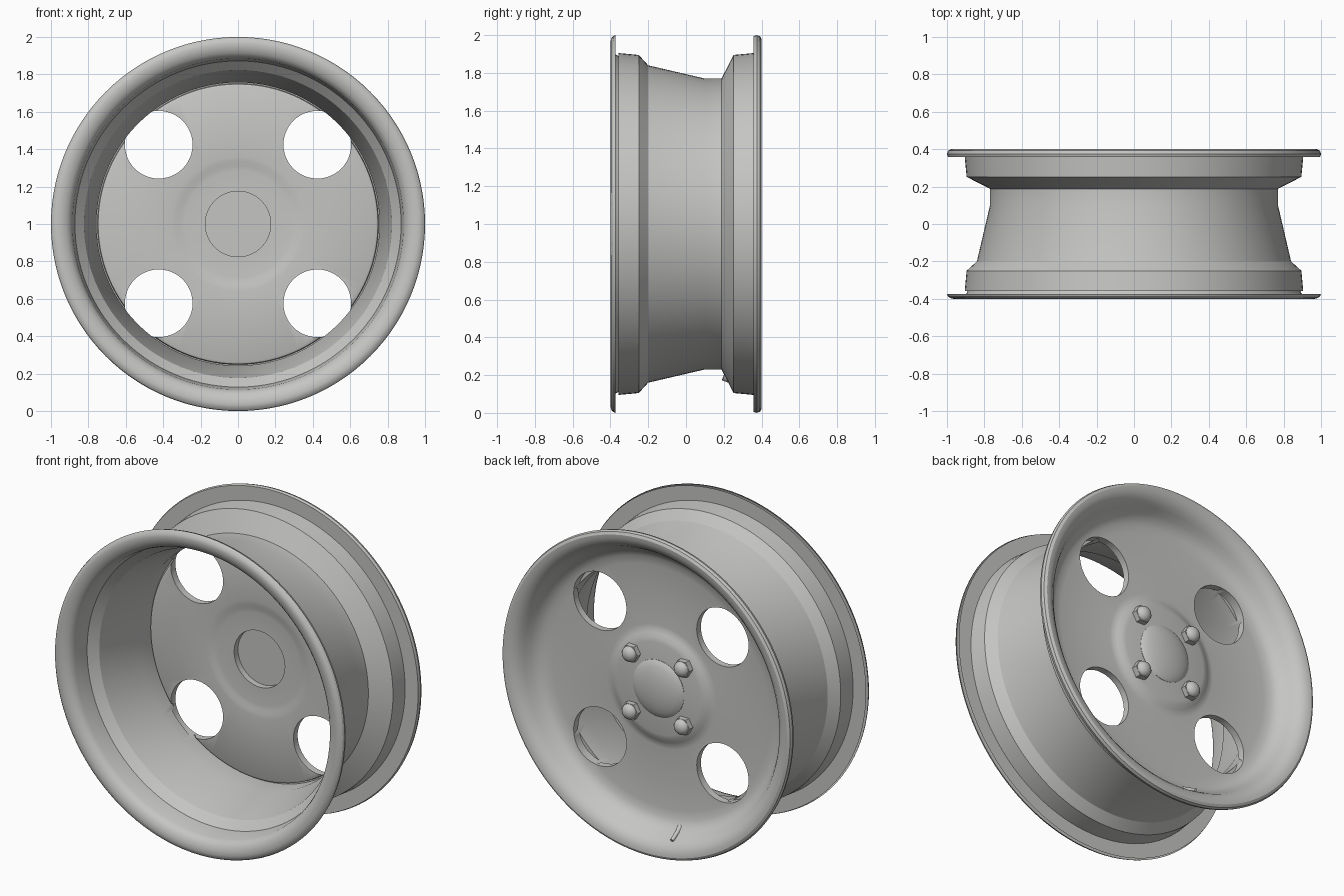
import bpy, bmesh, math
from mathutils import Vector, Matrix

if "Cube" in bpy.data.objects:
    bpy.data.objects.remove(bpy.data.objects["Cube"])

mat = bpy.data.materials.new("steel_grey")
mat.diffuse_color = (0.56, 0.56, 0.55, 1)
mat.use_nodes = True
mat.node_tree.nodes["Principled BSDF"].inputs["Base Color"].default_value = mat.diffuse_color
CENTRE = Vector((0, 0, 1))


def revolve(name, profile, segs, matrix, closed=False):
    """Spin (radius, y) points around the local y axis."""
    bm = bmesh.new()
    vs = [bm.verts.new((r, y, 0)) for r, y in profile]
    pairs = list(zip(vs, vs[1:]))
    if closed:
        pairs.append((vs[-1], vs[0]))
    es = [bm.edges.new(p) for p in pairs]
    bmesh.ops.spin(bm, geom=vs + es, cent=(0, 0, 0), axis=(0, 1, 0),
                   angle=2 * math.pi, steps=segs, use_merge=False)
    bmesh.ops.remove_doubles(bm, verts=bm.verts, dist=1e-4)
    bmesh.ops.dissolve_degenerate(bm, dist=1e-5, edges=bm.edges)
    bmesh.ops.recalc_face_normals(bm, faces=bm.faces)
    me = bpy.data.meshes.new(name)
    bm.to_mesh(me)
    bm.free()
    me.materials.append(mat)
    ob = bpy.data.objects.new(name, me)
    me.transform(matrix)
    bpy.context.collection.objects.link(ob)
    return ob


def at(x, y, z):
    return Matrix.Translation(CENTRE + Vector((x, y, z)))


def activate(ob):
    bpy.ops.object.select_all(action='DESELECT')
    ob.select_set(True)
    bpy.context.view_layer.objects.active = ob


# Wheel: outer barrel, back dish and disc, then front inner barrel and lip
outer = [(.995, -.358), (.905, -.358), (.895, -.25), (.84, -.2), (.77, .1),
         (.77, .188), (.895, .252), (.905, .358), (.995, .358)]
back = [(1, .375), (.994, .392), (.978, .4), (.955, .398), (.925, .385),
        (.9, .363), (.882, .335), (.862, .3), (.835, .27), (.8, .253),
        (.75, .246), (.6, .243), (.38, .24), (.355, .243), (.335, .252),
        (.31, .264), (.285, .27), (0, .27)]
front = [(0, .25), (.175, .25), (.175, .212), (.285, .212), (.31, .209),
         (.335, .203), (.36, .2), (.735, .2), (.748, .206), (.752, .225),
         (.76, .225), (.757, .1), (.823, -.195), (.872, -.245), (.885, -.345),
         (.895, -.37), (.915, -.387), (.94, -.397), (.965, -.4),
         (.983, -.396), (.995, -.386), (1, -.373)]
wheel = revolve("wheel_rim", outer + back + front, 112, at(0, 0, 0))

# Four round openings and four wheel nuts on the diagonals
for i, (sx, sz) in enumerate([(1, 1), (-1, 1), (-1, -1), (1, -1)]):
    cutter = revolve("hole_cutter", [(0, .195), (.181, .195), (.181, .45), (0, .45)],
                     48, at(.424 * sx, 0, .424 * sz))
    cutter.hide_render = True
    mod = wheel.modifiers.new("hole", 'BOOLEAN')
    mod.operation = 'DIFFERENCE'
    mod.solver = 'EXACT'
    mod.object = cutter
    activate(wheel)
    bpy.ops.object.modifier_apply(modifier=mod.name)
    bpy.data.objects.remove(cutter)
    revolve(f"wheel_nut_{i}", [(0, .262), (.056, .262), (.056, .302), (0, .302)],
            6, at(.18 * sx, 0, .18 * sz))
    dome = [(.048 * math.cos(a), .3 + .036 * math.sin(a))
            for a in [math.pi / 2 * k / 6 for k in range(7)]]
    revolve(f"nut_dome_{i}", [(0, .3)] + dome, 20, at(.18 * sx, 0, .18 * sz))

# Domed centre cap
revolve("centre_cap", [(0, .262), (.177, .262), (.177, .272), (.165, .281), (.14, .291),
                       (.1, .301), (.05, .307), (0, .309)], 48, at(0, 0, 0))

# Tyre valve, sticking through the dish near the bottom
a, b = Vector((-.14, .2, -.805)), Vector((-.155, .36, -.875))
turn = Vector((0, 1, 0)).rotation_difference(b - a).to_matrix().to_4x4()
length = (b - a).length
revolve("tyre_valve", [(0, 0), (.024, 0), (.022, .05), (.014, .1), (.012, length - .01),
                       (.009, length), (0, length)], 16, at(*a) @ turn)

for ob in list(bpy.context.scene.objects):
    activate(ob)
    bpy.ops.object.shade_smooth_by_angle(angle=math.radians(29))
